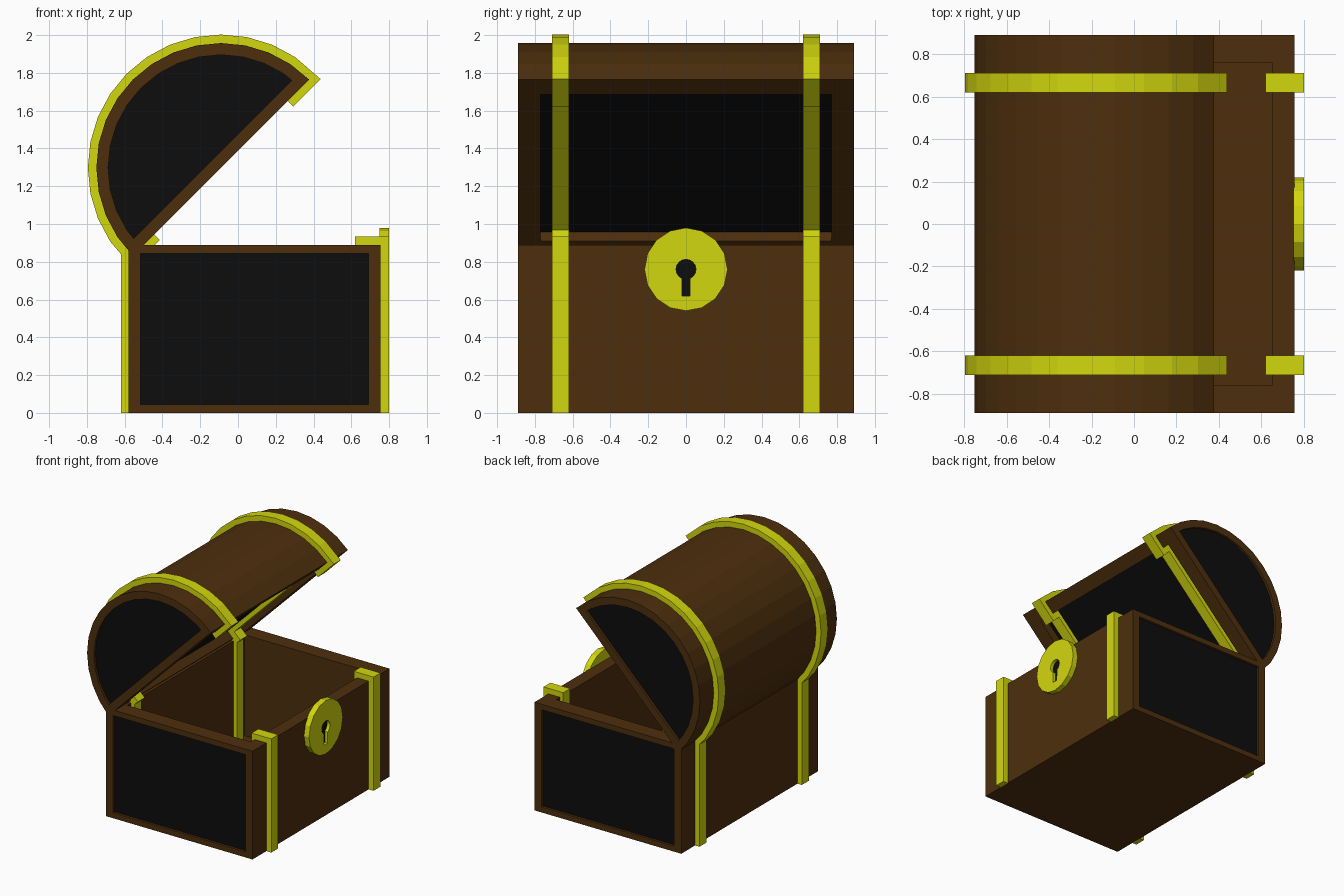
import bpy, bmesh
from math import sin, cos, pi, radians
from mathutils import Vector

if "Cube" in bpy.data.objects:
    bpy.data.objects.remove(bpy.data.objects["Cube"])


def material(name, rgb):
    m = bpy.data.materials.new(name)
    m.diffuse_color = (*rgb, 1)
    m.use_nodes = True
    m.node_tree.nodes["Principled BSDF"].inputs["Base Color"].default_value = m.diffuse_color
    return m


WOOD = material("wood", (0.075, 0.028, 0.004))
DARK = material("dark", (0.004, 0.004, 0.004))
GOLD = material("gold", (0.65, 0.68, 0.004))


def finish(bm, name, mats, mirror=False):
    bmesh.ops.recalc_face_normals(bm, faces=bm.faces)
    me = bpy.data.meshes.new(name)
    bm.to_mesh(me)
    bm.free()
    for m in mats:
        me.materials.append(m)
    ob = bpy.data.objects.new(name, me)
    bpy.context.collection.objects.link(ob)
    if mirror:
        mod = ob.modifiers.new("mirror", 'MIRROR')
        mod.use_axis = (False, True, False)
    return ob


def prism(profile, y0, y1):
    """Extrude an (x, z) profile along y."""
    bm = bmesh.new()
    f = bm.faces.new([bm.verts.new((x, y0, z)) for x, z in profile])
    ext = bmesh.ops.extrude_face_region(bm, geom=[f])
    moved = [v for v in ext["geom"] if isinstance(v, bmesh.types.BMVert)]
    bmesh.ops.translate(bm, verts=moved, vec=(0, y1 - y0, 0))
    bmesh.ops.recalc_face_normals(bm, faces=bm.faces)
    return bm


def ring(outer, inner, y0, y1):
    """Closed hollow band between two (x, z) loops, from y0 to y1."""
    bm = bmesh.new()
    loops = [[bm.verts.new((x, y, z)) for x, z in p]
             for p, y in ((outer, y0), (outer, y1), (inner, y1), (inner, y0))]
    n = len(outer)
    for k in range(4):
        a, b = loops[k], loops[(k + 1) % 4]
        for i in range(n):
            j = (i + 1) % n
            bm.faces.new((a[i], a[j], b[j], b[i]))
    return bm


def face_toward(bm, direction):
    """Largest face looking in the given direction."""
    d = Vector(direction)
    bm.normal_update()
    return max((f for f in bm.faces if f.normal.dot(d) > 0.99), key=lambda f: f.calc_area())


def recess(bm, direction, depth, mat, thick=0.03, margins=(0, 0, 0)):
    """Inset a face, optionally to per-axis margins, and sink it."""
    f = face_toward(bm, direction)
    lo = [min(v.co[i] for v in f.verts) for i in range(3)]
    hi = [max(v.co[i] for v in f.verts) for i in range(3)]
    bmesh.ops.inset_individual(bm, faces=[f], thickness=thick, use_even_offset=True)
    for v in f.verts:
        for i, m in enumerate(margins):
            if m:
                v.co[i] = min(max(v.co[i], lo[i] + m), hi[i] - m)
    bmesh.ops.inset_individual(bm, faces=[f], thickness=0, depth=-depth)
    f.material_index = mat


def arc(r, a0, a1, n):
    return [(r * cos(a0 + (a1 - a0) * i / n), r * sin(a0 + (a1 - a0) * i / n))
            for i in range(n + 1)]


W = 0.89          # half length along y
S0, S1 = 0.62, 0.71   # strap span along y

# Base: open box with dark sunken end panels
bm = prism([(-0.58, 0), (0.755, 0), (0.755, 0.89), (-0.58, 0.89)], -W, W)
for s in (-1, 1):
    recess(bm, (0, s, 0), 0.02, 1, margins=(0.065, 0, 0.045))
recess(bm, (0, 0, 1), 0.83, 0, margins=(0.105, 0.13, 0))
finish(bm, "base", [WOOD, DARK])

# Base straps, hooked over the walls
front = [(0.755, 0), (0.8, 0), (0.8, 0.935), (0.62, 0.935),
         (0.62, 0.06), (0.65, 0.06), (0.65, 0.89), (0.755, 0.89)]
back = [(-0.58, 0), (-0.62, 0), (-0.62, 0.935), (-0.445, 0.935),
        (-0.445, 0.06), (-0.475, 0.06), (-0.475, 0.89), (-0.58, 0.89)]
finish(prism(front, S0, S1), "front_strap", [GOLD], True)
finish(prism(back, S0, S1), "back_strap", [GOLD], True)

# Lid: half barrel with sunken ends and a shallow dark underside
bm = prism(arc(0.66, 0, pi, 16), -W, W)
for s in (-1, 1):
    recess(bm, (0, s, 0), 0.02, 1, thick=0.062)
recess(bm, (0, 0, -1), 0.07, 1, margins=(0.11, 0.12, 0))
lid = finish(bm, "lid", [WOOD, DARK])

# Lid straps: around the barrel, over the rim and across the underside
outer = arc(0.705, 0, pi, 16)
outer[0], outer[-1] = (0.705, -0.042), (-0.705, -0.042)
outer += [(-0.5, -0.042), (-0.5, 0.035), (0.5, 0.035), (0.5, -0.042)]
inner = arc(0.66, 0, pi, 16) + [(-0.55, 0), (-0.55, 0.07), (0.55, 0.07), (0.55, 0)]
lid_strap = finish(ring(outer, inner, S0, S1), "lid_strap", [GOLD], True)

# Swing the lid open
for ob in (lid, lid_strap):
    ob.location = (-0.09, 0, 1.298)
    ob.rotation_euler = (0, radians(-45), 0)


def plate(profile, x0, x1, name, mat):
    """Extrude a (y, z) profile along x at lock height."""
    bm = prism(profile, x0, x1)
    for v in bm.verts:
        v.co = (v.co.y, v.co.x, v.co.z + 0.76)
    return finish(bm, name, [mat])


# Lock plate with a keyhole cut through to a dark backing
slot = [(-0.022, -0.14), (0.022, -0.14)]
keyhole = arc(0.053, radians(-65), radians(245), 14) + slot
lock = plate(arc(0.22, 0, 2 * pi, 16)[:-1], 0.75, 0.8, "lock_plate", GOLD)
cutter = plate(keyhole, 0.77, 0.83, "keyhole_cutter", GOLD)
cutter.hide_render = True
cutter.hide_set(True)
cut = lock.modifiers.new("keyhole", 'BOOLEAN')
cut.operation, cut.object, cut.solver = 'DIFFERENCE', cutter, 'EXACT'
plate(keyhole, 0.765, 0.774, "keyhole_backing", DARK)
